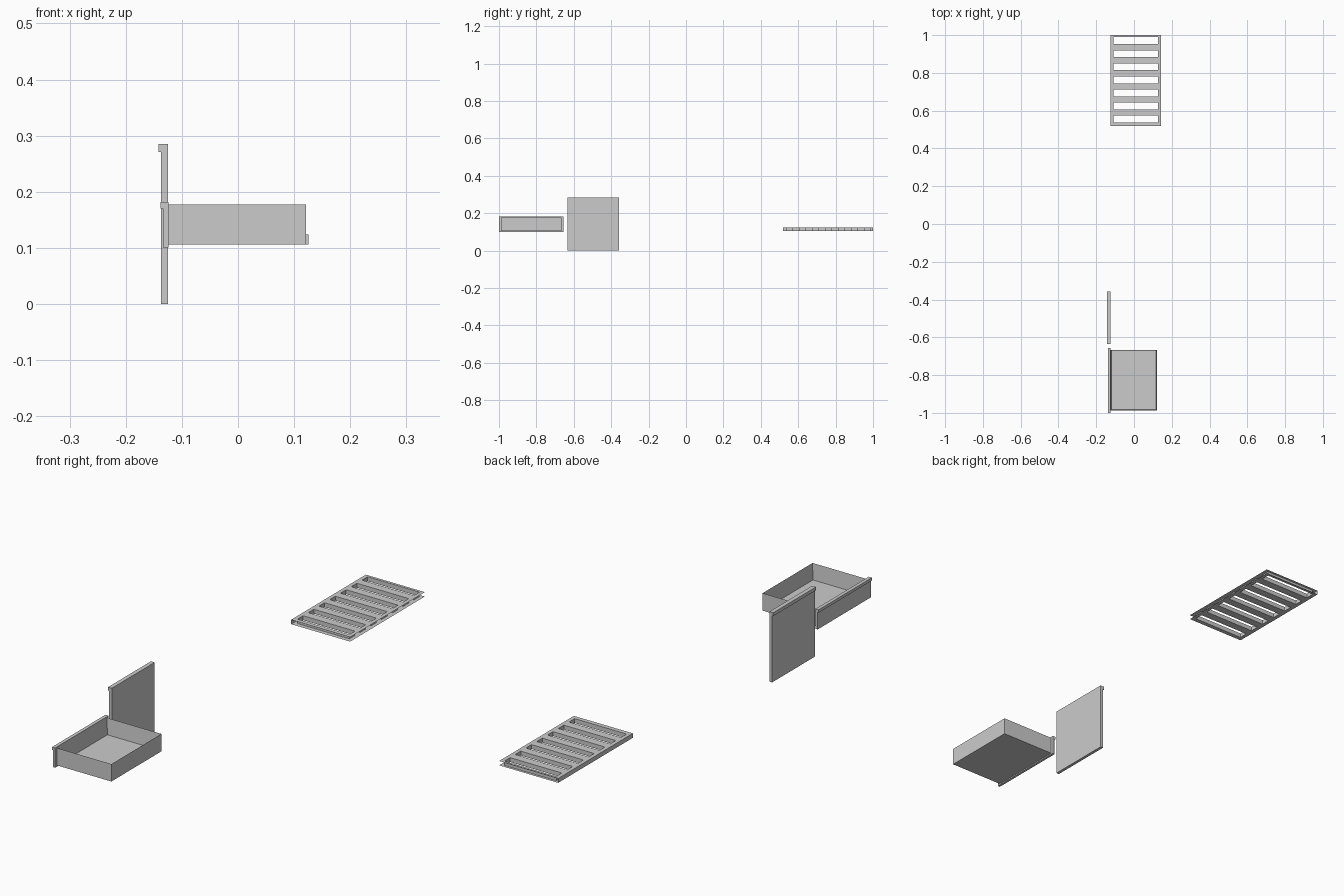
import bpy, bmesh

if "Cube" in bpy.data.objects:
    bpy.data.objects.remove(bpy.data.objects["Cube"])


def make(name, verts, faces):
    mesh = bpy.data.meshes.new(name)
    mesh.from_pydata(verts, [], faces)
    ob = bpy.data.objects.new(name, mesh)
    bpy.context.collection.objects.link(ob)
    return ob


def tidy(ob):
    bm = bmesh.new()
    bm.from_mesh(ob.data)
    bmesh.ops.remove_doubles(bm, verts=bm.verts, dist=1e-5)
    bmesh.ops.recalc_face_normals(bm, faces=bm.faces)
    bm.to_mesh(ob.data)
    bm.free()


def lipped_panel(name, x_out, x_in, lip_x, lip_z, z0, z1, y0, y1):
    # upright panel whose top edge folds outward into a finger lip
    prof = [(x_in, z0), (x_in, z1), (lip_x, z1), (lip_x, lip_z),
            (x_out, lip_z), (x_out, z0)]
    n = len(prof)
    verts = [(x, y, z) for y in (y0, y1) for x, z in prof]
    faces = [tuple(range(n)), tuple(range(2 * n - 1, n - 1, -1))]
    faces += [(i, i + n, (i + 1) % n + n, (i + 1) % n) for i in range(n)]
    tidy(make(name, verts, faces))


# cabinet door and drawer front
lipped_panel("door", -0.1375, -0.125, -0.142, 0.271, 0, 0.285, -0.634, -0.358)
lipped_panel("drawer_front", -0.134, -0.124, -0.138, 0.17, 0.101, 0.182, -1.0, -0.656)

# open drawer tray: a box with its top inset and pushed down
x0, x1, y0, y1, z0, z1 = -0.124, 0.121, -0.988, -0.666, 0.106, 0.177
tray = make("drawer_tray",
            [(x, y, z) for z in (z0, z1) for x, y in
             ((x0, y0), (x1, y0), (x1, y1), (x0, y1))],
            [(3, 2, 1, 0), (4, 5, 6, 7), (0, 1, 5, 4), (1, 2, 6, 5),
             (2, 3, 7, 6), (3, 0, 4, 7)])
bm = bmesh.new()
bm.from_mesh(tray.data)
top = max(bm.faces, key=lambda f: f.calc_center_median().z)
bmesh.ops.inset_region(bm, faces=[top], thickness=0.007)
for v in top.verts:
    v.co.z = z0 + 0.005
bm.to_mesh(tray.data)
bm.free()

# slotted shelf: two thin sheets joined by the slot walls, closed at one side
xs = [-0.124, -0.108, 0.126, 0.142]
ys = [0.519]
for i in range(6, -1, -1):
    c = 0.971 - 0.0693 * i
    ys += [c - 0.018, c + 0.018]
ys.append(1.0)
zb, zt = 0.106, 0.124
verts, faces = [], []


def quad(*pts):
    faces.append(tuple(range(len(verts), len(verts) + 4)))
    verts.extend(pts)


for j in range(len(ys) - 1):
    a, b = ys[j], ys[j + 1]
    slot = j % 2 == 1
    for i in range(3):
        if slot and i == 1:
            continue
        l, r = xs[i], xs[i + 1]
        quad((l, a, zt), (r, a, zt), (r, b, zt), (l, b, zt))
        quad((l, b, zb), (r, b, zb), (r, a, zb), (l, a, zb))
    walls = [((xs[0], b), (xs[0], a))]
    if slot:
        l, r = xs[1], xs[2]
        walls += [((l, a), (l, b)), ((l, b), (r, b)),
                  ((r, b), (r, a)), ((r, a), (l, a))]
    for p, q in walls:
        quad((*p, zb), (*q, zb), (*q, zt), (*p, zt))
tidy(make("slotted_shelf", verts, faces))
